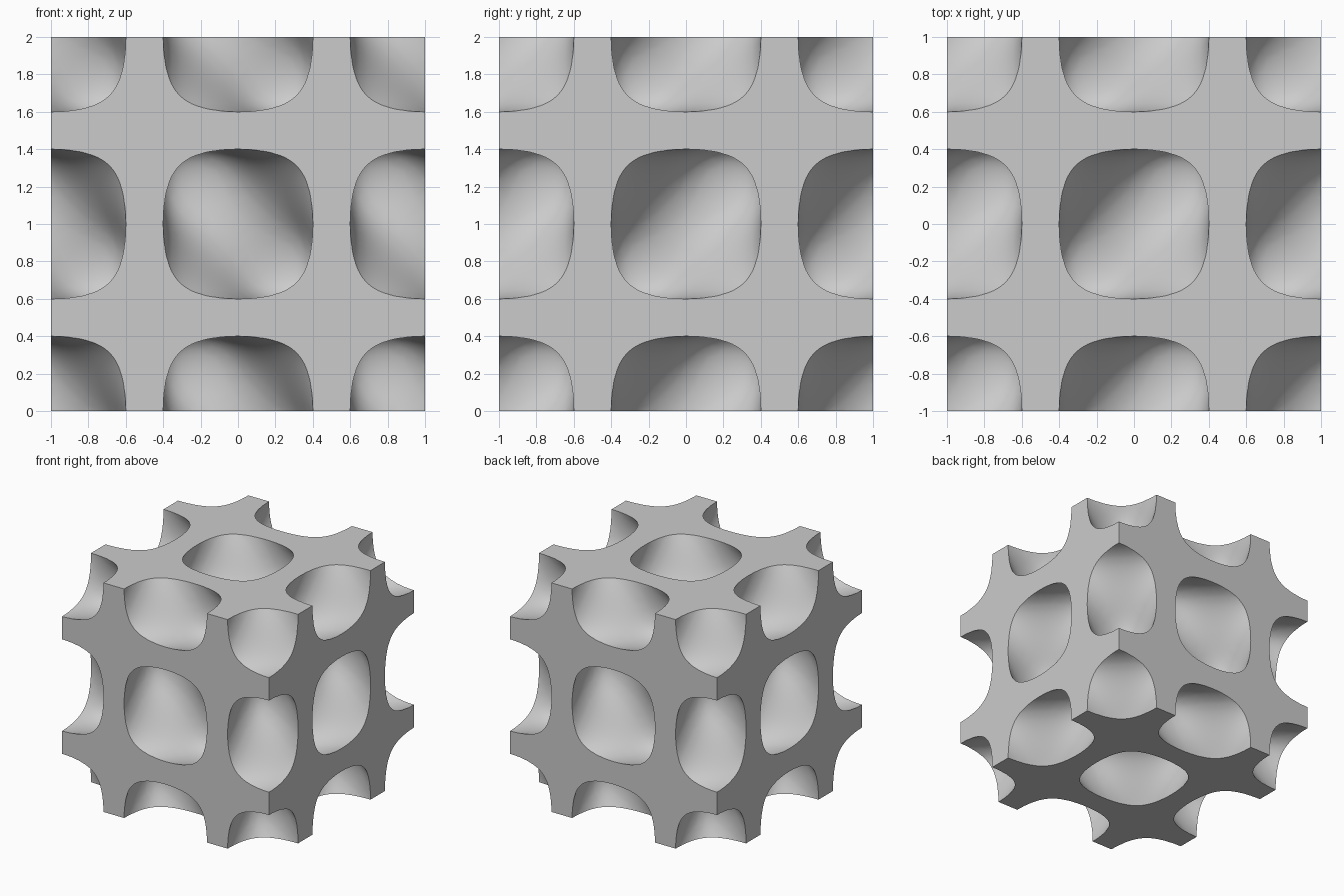
import bpy
import bmesh
from math import sin, cos, pi, radians
from itertools import product
from mathutils import Vector

LEVEL = 0.0955  # field value on the skin of a hollow
SKEW = 1.3      # how far each hollow reaches into four of its eight corners
STEP = 0.04     # sampling distance
EDGE = 27       # sample index where the hollows are closed, outside the block

if "Cube" in bpy.data.objects:
    bpy.data.objects.remove(bpy.data.objects["Cube"], do_unlink=True)


def field(p):
    """Rounded hollows at whole-number points, drawn out towards four corners."""
    x, y, z = p * pi
    c = cos(x) * cos(y) * cos(z)
    return c * (c - SKEW * sin(x) * sin(y) * sin(z))


def gradient(p):
    d = 0.001
    axes = [Vector([d if i == k else 0 for i in range(3)]) for k in range(3)]
    return Vector([(field(p + a) - field(p - a)) / (2 * d) for a in axes])


def snap(p):
    """Move a point onto the skin of the hollow."""
    for _ in range(4):
        g = gradient(p)
        p = p - g * ((field(p) - LEVEL) / max(g.length_squared, 0.2))
    return p


def shift(c, axis, amount=1):
    c = list(c)
    c[axis] += amount
    return tuple(c)


# Sample the hollows
samples = range(-EDGE, EDGE + 1)
hollow = {c for c in product(samples, repeat=3)
          if max(map(abs, c)) < EDGE and field(Vector(c) * STEP) > LEVEL}

# Skin the hollows with quads, one point for each crossed cell
bm = bmesh.new()
points = {}


def cell_point(cell):
    if cell not in points:
        mids = []
        for corner in product((0, 1), repeat=3):
            a = tuple(i + j for i, j in zip(cell, corner))
            for axis in range(3):
                b = shift(a, axis)
                if corner[axis] == 0 and (a in hollow) != (b in hollow):
                    mids.append((Vector(a) + Vector(b)) * STEP / 2)
        p = sum(mids, Vector()) / len(mids)
        inner = all(-EDGE < i < EDGE - 1 for i in cell)
        points[cell] = bm.verts.new(snap(p) if inner else p)
    return points[cell]


for c in product(samples, repeat=3):
    for axis in range(3):
        n = shift(c, axis)
        if (c in hollow) != (n in hollow):
            u, v = (axis + 1) % 3, (axis + 2) % 3
            ring = [c, shift(c, u, -1), shift(shift(c, u, -1), v, -1), shift(c, v, -1)]
            if n in hollow:
                ring.reverse()
            bm.faces.new([cell_point(r) for r in ring])

bmesh.ops.triangulate(bm, faces=bm.faces[:])
bmesh.ops.recalc_face_normals(bm, faces=bm.faces[:])
hollow_mesh = bpy.data.meshes.new("hollows")
bm.to_mesh(hollow_mesh)
bm.free()
hollows = bpy.data.objects.new("hollows", hollow_mesh)
hollows.location.z = 1
hollows.hide_render = True
bpy.context.collection.objects.link(hollows)

# Solid block with the hollows cut out
bpy.ops.mesh.primitive_cube_add(size=2, location=(0, 0, 1))
block = bpy.context.object
block.name = "lattice_block"
cut = block.modifiers.new("cut_hollows", "BOOLEAN")
cut.operation = "DIFFERENCE"
cut.solver = "EXACT"
cut.object = hollows
bpy.ops.object.modifier_apply(modifier=cut.name)
bpy.data.objects.remove(hollows, do_unlink=True)

# Plain grey material
grey = bpy.data.materials.new("light_grey")
grey.use_nodes = True
colour = (0.6, 0.6, 0.6, 1)
grey.diffuse_color = colour
grey.node_tree.nodes["Principled BSDF"].inputs["Base Color"].default_value = colour
block.data.materials.clear()
block.data.materials.append(grey)

# Smooth hollows, crisp rims
bpy.ops.object.shade_smooth_by_angle(angle=radians(35))
